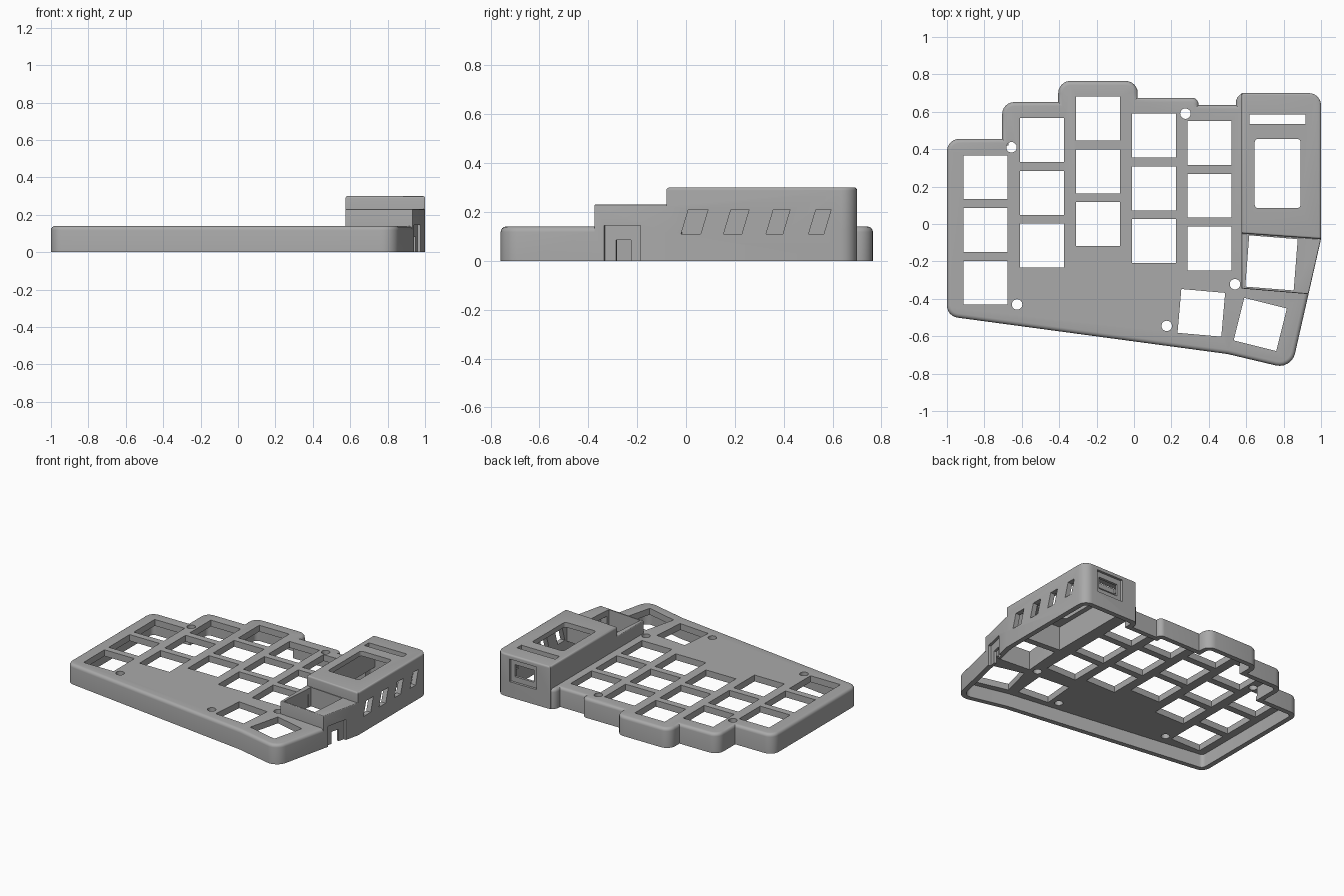
import bpy, bmesh, math
from mathutils import Vector

if "Cube" in bpy.data.objects:
    bpy.data.objects.remove(bpy.data.objects["Cube"], do_unlink=True)

grey = bpy.data.materials.new("warm_grey_plastic")
grey.use_nodes = True
COLOUR = (0.4, 0.4, 0.4, 1)
grey.diffuse_color = COLOUR
grey.node_tree.nodes["Principled BSDF"].inputs["Base Color"].default_value = COLOUR

WALL = 0.035


def rounded(points, steps=6):
    """Outline from (x, y, radius) corners."""
    out = []
    for i, (x, y, r) in enumerate(points):
        p = Vector((x, y))
        if r <= 0:
            out.append(p)
            continue
        a = (Vector(points[i - 1][:2]) - p).normalized()
        b = (Vector(points[(i + 1) % len(points)][:2]) - p).normalized()
        half = a.angle(b) / 2
        centre = p + (a + b).normalized() * r / math.sin(half)
        start = p + a * r / math.tan(half) - centre
        sweep = start.angle_signed(p + b * r / math.tan(half) - centre)
        for k in range(steps + 1):
            t = -sweep * k / steps
            out.append(centre + Vector((start.x * math.cos(t) - start.y * math.sin(t),
                                        start.x * math.sin(t) + start.y * math.cos(t))))
    return out


def inset(points, d):
    """Move a counter-clockwise corner list inwards by d."""
    out = []
    for i, (x, y, r) in enumerate(points):
        p = Vector((x, y))
        a = (p - Vector(points[i - 1][:2])).normalized()
        b = (Vector(points[(i + 1) % len(points)][:2]) - p).normalized()
        na, nb = Vector((-a.y, a.x)), Vector((-b.y, b.x))
        q = p + (na + nb) * d / (1 + na.dot(nb))
        out.append((q.x, q.y, max(r - d, 0)))
    return out


def prism(name, outline, lo, hi, axis="z", bevel=0):
    place = {"z": lambda a, b, h: (a, b, h),
             "x": lambda a, b, h: (h, a, b),
             "y": lambda a, b, h: (a, h, b)}[axis]
    bm = bmesh.new()
    bottom = [bm.verts.new(place(a, b, lo)) for a, b in outline]
    top = [bm.verts.new(place(a, b, hi)) for a, b in outline]
    bm.faces.new(bottom[::-1])
    cap = bm.faces.new(top)
    for i in range(len(top)):
        bm.faces.new((bottom[i - 1], bottom[i], top[i], top[i - 1]))
    bmesh.ops.recalc_face_normals(bm, faces=bm.faces)
    if bevel:
        bmesh.ops.bevel(bm, geom=list(cap.edges), offset=bevel, segments=4,
                        profile=0.5, affect="EDGES")
    mesh = bpy.data.meshes.new(name)
    bm.to_mesh(mesh)
    bm.free()
    ob = bpy.data.objects.new(name, mesh)
    bpy.context.collection.objects.link(ob)
    mesh.materials.append(grey)
    return ob


def combine(target, other, operation):
    mod = target.modifiers.new(operation.lower(), "BOOLEAN")
    mod.operation, mod.solver, mod.object = operation, "EXACT", other
    bpy.context.view_layer.objects.active = target
    bpy.ops.object.modifier_apply(modifier=mod.name)
    bpy.data.objects.remove(other, do_unlink=True)


def rect(cx, cy, w, h, degrees=0):
    t = math.radians(degrees)
    c, s = math.cos(t), math.sin(t)
    return [(cx + u * w * c - v * h * s, cy + u * w * s + v * h * c)
            for u, v in ((-.5, -.5), (.5, -.5), (.5, .5), (-.5, .5))]


def cut(outline, lo, hi, axis="z"):
    combine(case, prism("cutter", outline, lo, hi, axis), "DIFFERENCE")


# Footprints as (x, y, corner radius), counter-clockwise
R = 0.065
body = [(-1, -0.493, R), (0.5, -0.695, 0), (0.842, -0.776, R + 0.02), (0.933, -0.375, 0),
        (1, -0.08, 0), (1, 0.7, R), (0.545, 0.7, 0.05), (0.545, 0.635, 0),
        (0.345, 0.635, 0), (0.345, 0.675, 0.035), (0.02, 0.675, 0), (0.02, 0.765, R),
        (-0.405, 0.765, R), (-0.405, 0.652, 0), (-0.705, 0.652, R),
        (-0.705, 0.455, 0), (-1, 0.455, R)]
tower = [(0.575, -0.05, 0), (1, -0.08, 0), (1, 0.7, R), (0.575, 0.7, 0)]
step = [(0.575, -0.345, 0), (0.933, -0.375, 0), (1, -0.08, 0), (0.575, -0.05, 0)]

# Outer shell
case = prism("keyboard_case", rounded(body), 0, 0.14, bevel=0.022)
combine(case, prism("display_tower", rounded(tower), 0, 0.3, bevel=0.012), "UNION")
combine(case, prism("raised_step", rounded(step), 0, 0.23, bevel=0.006), "UNION")

# Hollow underside
for shape, height in ((body, 0.095), (tower, 0.265), (step, 0.19)):
    cut(rounded(inset(shape, WALL)), -0.1, height)

# Key openings: five columns of three, then the angled thumb keys
KEY, PITCH = 0.235, 0.282
for x, y in ((-0.793, 0.25), (-0.492, 0.448), (-0.192, 0.563), (0.108, 0.473), (0.403, 0.433)):
    for row in range(3):
        cut(rect(x, y - row * PITCH, KEY, KEY), 0.03, 0.2)
cut(rect(0.36, -0.475, KEY, KEY, -5), 0.03, 0.2)
cut(rect(0.675, -0.537, KEY, KEY, -14), 0.03, 0.2)
cut(rect(0.735, -0.208, 0.26, 0.275, -4.5), 0.03, 0.4)

# Screw holes
for x, y in ((-0.655, 0.41), (-0.625, -0.43), (0.275, 0.59), (0.54, -0.322), (0.175, -0.545)):
    cut([(x + 0.028 * math.cos(k * math.pi / 12), y + 0.028 * math.sin(k * math.pi / 12))
         for k in range(24)], 0.03, 0.2)

# Display window and slot on the tower top
cut(rounded([(x, y, 0.018) for x, y in rect(0.768, 0.27, 0.245, 0.37)], 4), 0.2, 0.4)
cut(rect(0.768, 0.56, 0.3, 0.05), 0.2, 0.4)

# Slanted vents on the tower side
for i in range(4):
    y, w = -0.02 + i * 0.174, 0.08 - i * 0.006
    cut([(y, 0.11), (y + w, 0.11), (y + w + 0.03, 0.21), (y + 0.03, 0.21)], 0.92, 1.1, "x")

# Connector port on the back: shallow recess with a smaller opening
cut(rect(0.79, 0.19, 0.21, 0.16), 0.683, 0.8, "y")
cut(rect(0.79, 0.19, 0.15, 0.085), 0.6, 0.8, "y")

# Cable doorway on the slanted side
cut(rect(0.959, -0.26, 0.035, 0.153, -12.8), -0.1, 0.145)
cut(rect(0.959, -0.26, 0.14, 0.062, -12.8), -0.1, 0.085)

bpy.ops.object.select_all(action="DESELECT")
case.select_set(True)
bpy.context.view_layer.objects.active = case
bpy.ops.object.shade_smooth_by_angle(angle=math.radians(35))
